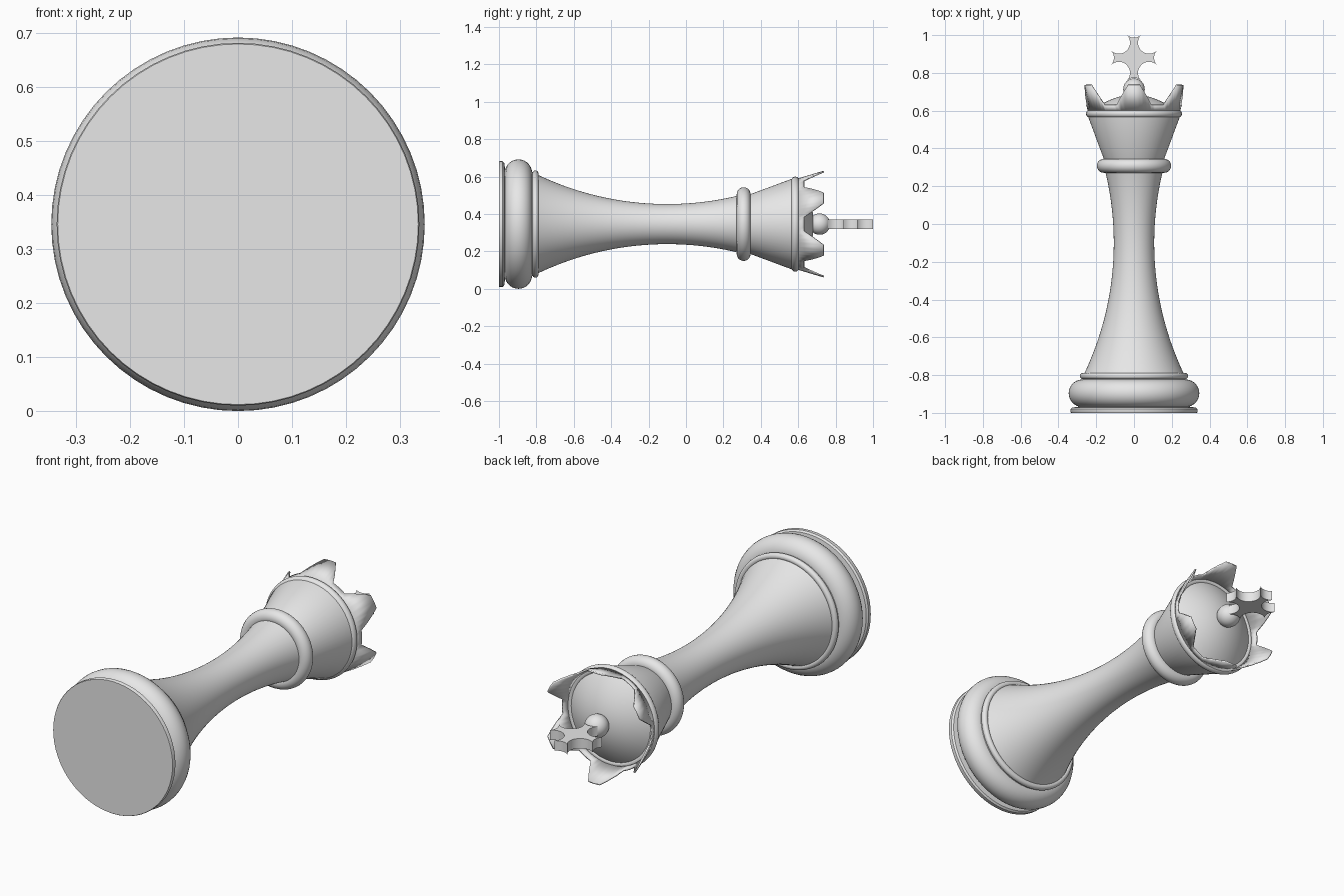
import bpy, bmesh, math

cube = bpy.data.objects.get("Cube")
if cube:
    bpy.data.objects.remove(cube, do_unlink=True)

AXIS_Z = 0.346   # height of the lying piece's axis, which runs along y
SEGMENTS = 64

grey = bpy.data.materials.new("light_grey")
grey.use_nodes = True
grey.diffuse_color = (0.8, 0.8, 0.8, 1)
grey.node_tree.nodes["Principled BSDF"].inputs["Base Color"].default_value = (0.8, 0.8, 0.8, 1)


def finish(name, bm):
    """Turn a bmesh into a smooth-shaded grey object."""
    bmesh.ops.remove_doubles(bm, verts=bm.verts, dist=1e-5)
    bmesh.ops.recalc_face_normals(bm, faces=bm.faces)
    mesh = bpy.data.meshes.new(name)
    bm.to_mesh(mesh)
    bm.free()
    mesh.materials.append(grey)
    obj = bpy.data.objects.new(name, mesh)
    bpy.context.collection.objects.link(obj)
    bpy.ops.object.select_all(action="DESELECT")
    obj.select_set(True)
    bpy.context.view_layer.objects.active = obj
    bpy.ops.object.shade_smooth_by_angle(angle=math.radians(35))
    return obj


def around(r, y, a):
    return (r * math.cos(a), y, AXIS_Z + r * math.sin(a))


def lathe(name, profile, closed=False):
    """Spin a (radius, y) profile about the axis."""
    bm = bmesh.new()
    rings = [[bm.verts.new(around(r, y, math.tau * i / SEGMENTS)) for i in range(SEGMENTS)]
             for r, y in profile]
    pairs = list(zip(rings, rings[1:]))
    if closed:
        pairs.append((rings[-1], rings[0]))
    for low, high in pairs:
        for i in range(SEGMENTS):
            j = (i + 1) % SEGMENTS
            bm.faces.new((low[i], low[j], high[j], high[i]))
    return finish(name, bm)


def bead(name, radius, y, half_width, steps=20):
    """Round ring with the given outer radius."""
    turns = [math.tau * k / steps for k in range(steps)]
    lathe(name, [(radius - half_width + half_width * math.cos(t), y + half_width * math.sin(t))
                 for t in turns], closed=True)


# Foot and base mouldings
lathe("foot_disc", [(0, -1), (0.334, -1), (0.336, -0.997), (0.336, -0.98),
                    (0.328, -0.972), (0.28, -0.965), (0, -0.965)])
bead("base_ring", 0.346, -0.896, 0.073, 28)
lathe("base_core", [(0, -0.968), (0.273, -0.968), (0.273, -0.823), (0, -0.823)])
bead("upper_base_ring", 0.287, -0.805, 0.016, 16)

# Stem: one long concave arc
stem = [(0, -0.825)]
for k in range(33):
    y = -0.825 + 1.135 * k / 32
    stem.append((0.107 + 1.61 - math.sqrt(1.61 ** 2 - (y + 0.1) ** 2), y))
lathe("stem", stem + [(0, 0.31)])
bead("collar_ring", 0.197, 0.308, 0.037)

# Flaring head, rim and shallow dome
lathe("head", [(0, 0.31), (0.145, 0.31), (0.16, 0.345), (0.243, 0.568), (0.243, 0.597), (0, 0.597)])
bead("head_rim", 0.254, 0.584, 0.021, 16)
lathe("dome", [(0, 0.59), (0.236, 0.59)] +
      [(0.236 * (1 - k / 12), 0.684 - 0.094 * (1 - k / 12) ** 2) for k in range(13)])

# Crown: thin flaring wall with six blunt points
TIP, VALLEY = 6.5, 21.5
bm = bmesh.new()
bottoms, tops = [], []
for point in range(6):
    for offset in (-30, -26, -VALLEY, -16, -11, -TIP, 0, TIP, 11, 16, VALLEY, 26):
        a = math.radians(30 + 60 * point + offset)
        rise = min(1, max(0, (VALLEY - abs(offset)) / (VALLEY - TIP)))
        y = 0.63 + 0.105 * rise
        bottoms.append(bm.verts.new(around(0.243, 0.595, a)))
        tops.append(bm.verts.new(around(0.243 + 0.3 * (y - 0.595), y, a)))
for i in range(len(tops)):
    j = (i + 1) % len(tops)
    bm.faces.new((bottoms[i], bottoms[j], tops[j], tops[i]))
crown = finish("crown", bm)
wall = crown.modifiers.new("wall", "SOLIDIFY")
wall.thickness = 0.008
wall.offset = -1

# Ball finial
lathe("finial_ball", [(0.057 * math.sin(math.pi * k / 20), 0.714 - 0.057 * math.cos(math.pi * k / 20))
                      for k in range(21)])

# Cross: flared arms with hollow ends, divided by round cut-outs
quarter = []
for k in range(8):
    t = -1 + k / 4
    quarter.append((0.037 * t, 0.12 - 0.014 * (1 - t * t)))
for k in range(16):
    a = math.radians(137 + 176 * k / 16)
    quarter.append((0.08 + 0.0587 * math.cos(a), 0.08 + 0.0587 * math.sin(a)))
outline = []
for arm in range(4):
    outline += quarter
    quarter = [(y, -x) for x, y in quarter]
bm = bmesh.new()
face = bm.faces.new([bm.verts.new((x, 0.88 + y, AXIS_Z - 0.025)) for x, y in outline])
extruded = bmesh.ops.extrude_face_region(bm, geom=[face], use_keep_orig=True)
bmesh.ops.translate(bm, vec=(0, 0, 0.05),
                    verts=[v for v in extruded["geom"] if isinstance(v, bmesh.types.BMVert)])
finish("cross", bm)
